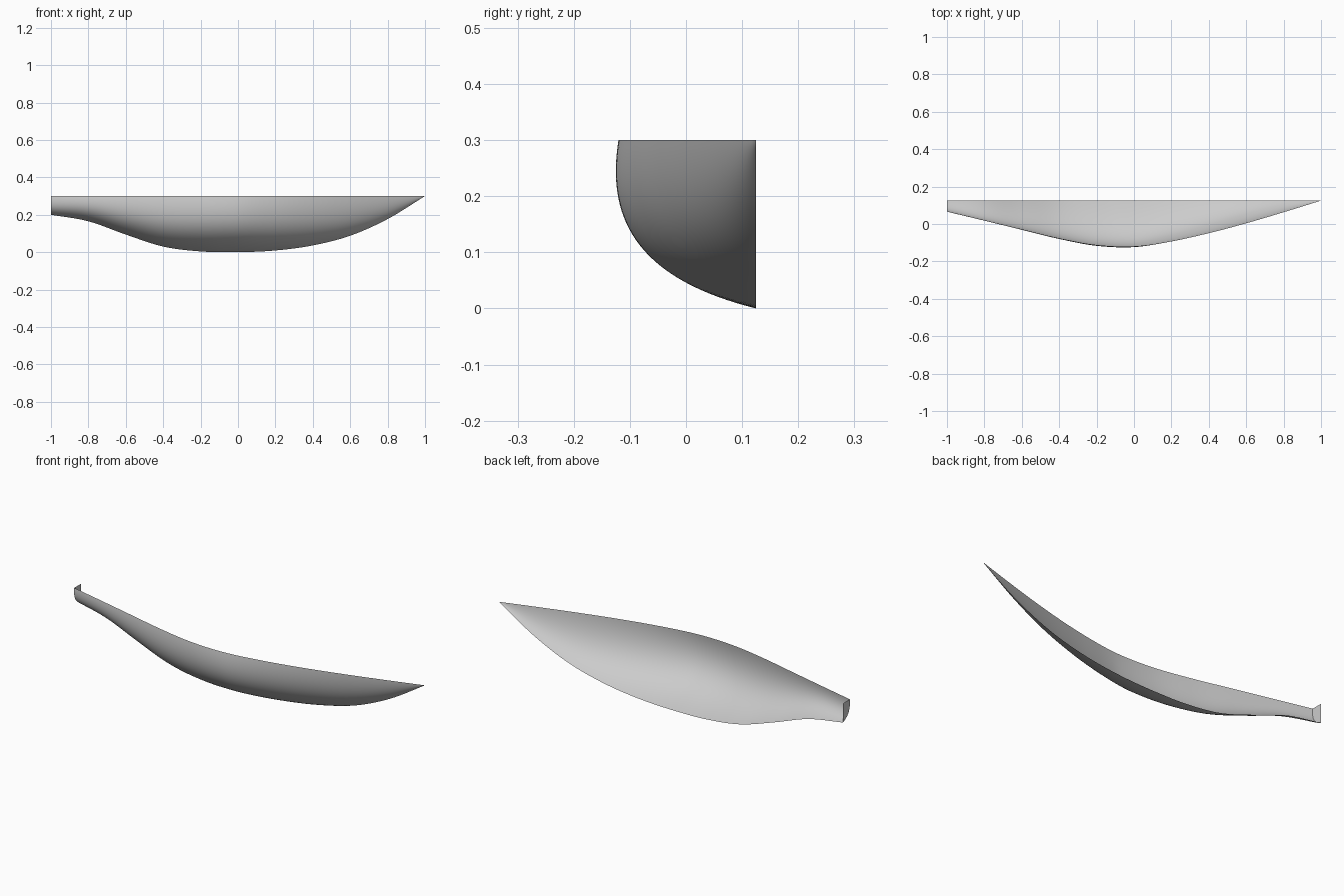
import bpy, bmesh
from mathutils import Vector

cube = bpy.data.objects.get("Cube")
if cube:
    bpy.data.objects.remove(cube)

CENTRE_Y, SHEER_Z = 0.125, 0.30
# Keel height and half beam at even stations from stern to bow
KEEL = [0.20, 0.165, 0.094, 0.03, 0.004, 0.0, 0.009, 0.036, 0.088, 0.177, 0.30]
BEAM = [0.058, 0.105, 0.153, 0.201, 0.237, 0.244, 0.217, 0.174, 0.121, 0.062, 0.0]
STEPS, RIBS = 80, 32

grey = bpy.data.materials.new("light grey")
grey.use_nodes = True
colour = (0.6, 0.6, 0.6, 1)
grey.diffuse_color = colour
grey.node_tree.nodes["Principled BSDF"].inputs["Base Color"].default_value = colour


def fair(values, u):
    """Smooth curve through evenly spaced values, u from 0 to 1."""
    pts = [2 * values[0] - values[1]] + values + [2 * values[-1] - values[-2]]
    i = min(int(u * (len(values) - 1)), len(values) - 2)
    t = u * (len(values) - 1) - i
    a, b, c, d = pts[i:i + 4]
    return b + t / 2 * (c - a + t * (2 * a - 5 * b + 4 * c - d + t * (3 * (b - c) + d - a)))


def rib(u):
    """Half section from keel to sheer: full amidships, finer at the bow."""
    keel, beam = max(fair(KEEL, u), 0), max(fair(BEAM, u), 0)
    height = SHEER_Z - keel
    bow = max(0, (u - 0.5) / 0.5)
    p1 = Vector(((0.82 - 0.3 * bow) * beam, 0.167 * height))
    p2 = Vector(((1.1 - 0.25 * bow) * beam, 0.5 * height))
    p3 = Vector((beam, height))
    points = []
    for j in range(RIBS + 1):
        t = j / RIBS
        p = 3 * t * (1 - t) ** 2 * p1 + 3 * t * t * (1 - t) * p2 + t ** 3 * p3
        points.append(Vector((2 * u - 1, CENTRE_Y - p.x, keel + p.y)))
    return points


def add_object(name, bm):
    mesh = bpy.data.meshes.new(name)
    bm.to_mesh(mesh)
    bm.free()
    mesh.materials.append(grey)
    obj = bpy.data.objects.new(name, mesh)
    bpy.context.collection.objects.link(obj)
    return obj


# Half hull shell lofted through the ribs, open at the deck and centreline
bm = bmesh.new()
rows = [[bm.verts.new(p) for p in rib(i / STEPS)] for i in range(STEPS + 1)]
for r0, r1 in zip(rows, rows[1:]):
    for j in range(RIBS):
        face = bm.faces.new((r0[j], r0[j + 1], r1[j + 1], r1[j]))
        face.normal_update()
        face.smooth = True
        if face.normal.y > 0:
            face.normal_flip()
bmesh.ops.remove_doubles(bm, verts=bm.verts, dist=0.00001)
add_object("half_hull", bm)

# Flat transom closing the stern
bm = bmesh.new()
outline = rib(0) + [Vector((-1, CENTRE_Y, SHEER_Z))]
face = bm.faces.new([bm.verts.new(p) for p in outline])
face.normal_update()
if face.normal.x > 0:
    face.normal_flip()
add_object("transom", bm)
